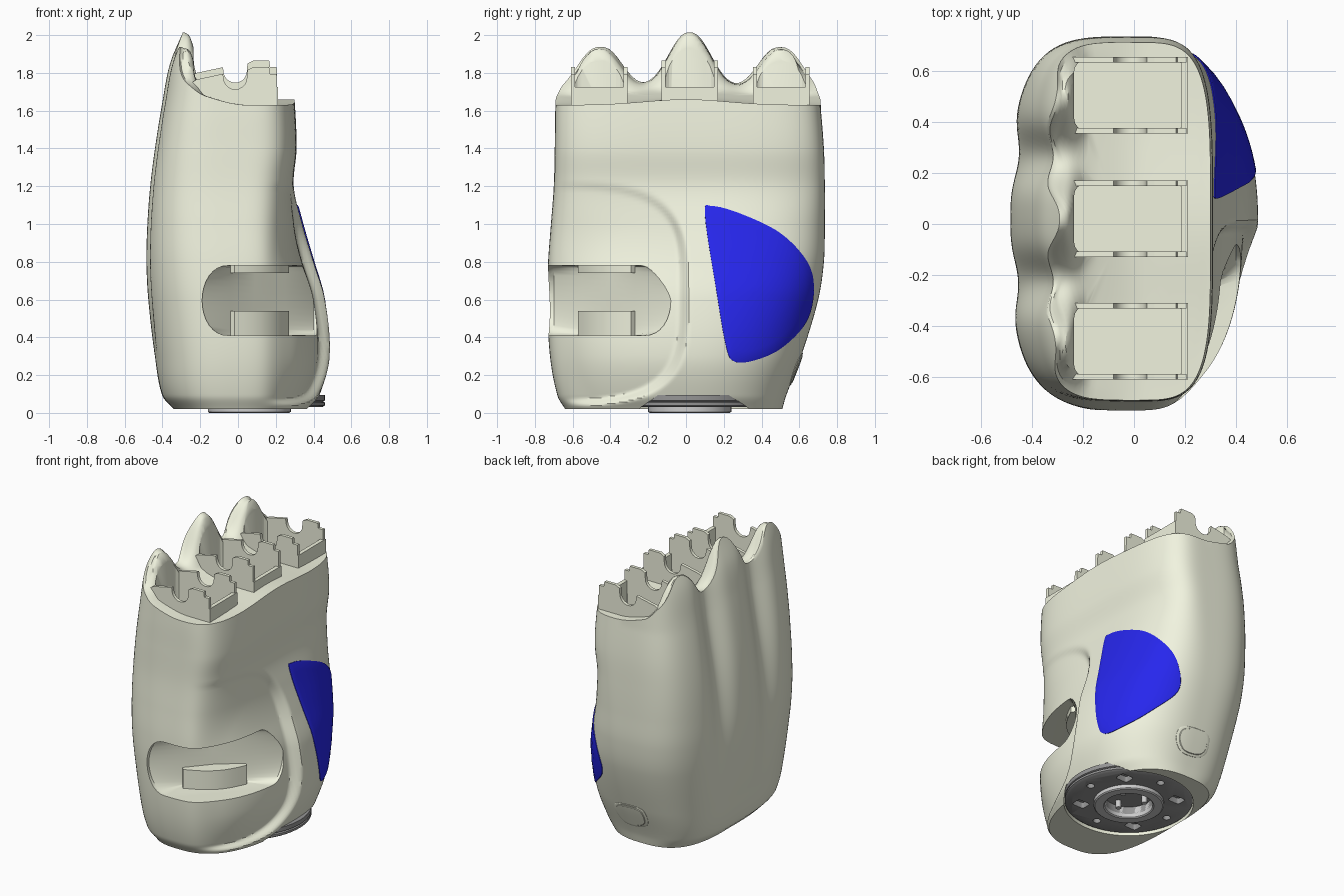
import bpy, bmesh
from math import sin, cos, pi, exp
from mathutils import Vector
from mathutils.bvhtree import BVHTree

if "Cube" in bpy.data.objects:
    bpy.data.objects.remove(bpy.data.objects["Cube"])


def material(name, rgb):
    m = bpy.data.materials.new(name)
    m.diffuse_color = (*rgb, 1)
    m.use_nodes = True
    m.node_tree.nodes["Principled BSDF"].inputs["Base Color"].default_value = m.diffuse_color
    return m


CREAM = material("cream", (0.88, 0.90, 0.74))
BLUE = material("blue", (0.02, 0.02, 0.85))
DARK = material("dark_grey", (0.30, 0.30, 0.30))


def make(name, bm, mat=None, angle=0.6):
    bmesh.ops.recalc_face_normals(bm, faces=bm.faces)
    me = bpy.data.meshes.new(name)
    bm.to_mesh(me)
    bm.free()
    ob = bpy.data.objects.new(name, me)
    bpy.context.collection.objects.link(ob)
    if mat:
        me.materials.append(mat)
    smooth(ob, angle)
    return ob


def smooth(ob, angle=0.6):
    bpy.ops.object.select_all(action='DESELECT')
    ob.select_set(True)
    bpy.context.view_layer.objects.active = ob
    bpy.ops.object.shade_smooth_by_angle(angle=angle)


def loft(rings, cap=True):
    bm = bmesh.new()
    rows = [[bm.verts.new(p) for p in r] for r in rings]
    n = len(rings[0])
    for a, b in zip(rows, rows[1:]):
        for i in range(n):
            bm.faces.new((a[i], a[(i + 1) % n], b[(i + 1) % n], b[i]))
    if cap:
        bm.faces.new(rows[0])
        bm.faces.new(rows[-1])
    return bm


def circle(cx, cy, z, r, n=48):
    return [(cx + r * cos(2 * pi * i / n), cy + r * sin(2 * pi * i / n), z) for i in range(n)]


def lathe(cx, cy, profile, n=48):
    return loft([circle(cx, cy, z, r, n) for r, z in profile])


def box(x0, x1, y0, y1, z0, z1, bevel=0):
    bm = loft([[(x0, y0, z), (x1, y0, z), (x1, y1, z), (x0, y1, z)] for z in (z0, z1)])
    if bevel:
        up = [e for e in bm.edges if abs(e.verts[0].co.z - e.verts[1].co.z) > 0.01]
        bmesh.ops.bevel(bm, geom=up, offset=bevel, segments=4, profile=0.5, affect='EDGES')
    return bm


def cut(ob, cutter_bm):
    c = make("cutter", cutter_bm)
    c.hide_render = True
    m = ob.modifiers.new("cut", 'BOOLEAN')
    m.object, m.operation, m.solver = c, 'DIFFERENCE', 'EXACT'
    bpy.context.view_layer.objects.active = ob
    bpy.ops.object.modifier_apply(modifier=m.name)
    bpy.data.objects.remove(c)


def step(a, b, v):
    t = min(1, max(0, (v - a) / (b - a)))
    return t * t * (3 - 2 * t)


# Section table: z, back depth, palm depth, +y half width, -y half width, palm roundness
TABLE = [(0.02, .34, .38, .51, .64, 2.4), (0.09, .40, .43, .53, .68, 2.4), (0.3, .44, .485, .61, .72, 2.4),
         (0.6, .475, .46, .70, .735, 2.5), (0.8, .485, .40, .73, .73, 2.7), (1.0, .48, .34, .735, .715, 3.0),
         (1.2, .465, .295, .735, .70, 3.6), (1.4, .44, .31, .73, .695, 4.0), (1.65, .40, .30, .71, .69, 4.0),
         (1.85, .36, .28, .69, .67, 4.0), (2.02, .29, .26, .66, .64, 4.0)]
FINGERS = (-0.46, 0.02, 0.505)


def params(z):
    z = min(max(z, TABLE[0][0]), TABLE[-1][0])
    i = max(j for j in range(len(TABLE) - 1) if TABLE[j][0] <= z)
    p, a, b, q = (TABLE[max(i - 1, 0)], TABLE[i], TABLE[i + 1], TABLE[min(i + 2, len(TABLE) - 1)])
    h = b[0] - a[0]
    t = (z - a[0]) / h
    out = []
    for k in range(1, 6):
        m0, m1 = (b[k] - p[k]) / (b[0] - p[0]) * h, (q[k] - a[k]) / (q[0] - a[0]) * h
        out.append((2*t**3 - 3*t*t + 1)*a[k] + (t**3 - 2*t*t + t)*m0 + (3*t*t - 2*t**3)*b[k] + (t**3 - t*t)*m1)
    return out


def section(th, z):
    if z > 1.6 and cos(th) < 0:  # hoods lean inward without narrowing
        x, y = section(th, 1.6)
        return x * params(z)[0] / params(1.6)[0], y * (1 - .06 * step(.6, .75, abs(y)) * (z - 1.6))
    back, palm, wl, wr, n = params(z)
    c, s = cos(th), sin(th)
    a, b = (palm if c > 0 else back), (wl if s > 0 else wr)
    n = n if c > 0 else 3.0 + step(.3, 1.5, z)
    r = (abs(c / a) ** n + abs(s / b) ** n) ** (-1 / n)
    x, y = r * c, r * s
    if c < 0:  # grooves between the knuckle ridges
        x += 0.07 * step(0.1, 1.6, z) * exp(-((abs(y - .02) - .245) / .105) ** 2) * step(0, .25, -x)
    else:      # stepped-down thumb panel
        d = ((abs(y + .75) / .77) ** 3.5 + (abs(z - .63) / .6) ** 3.5) ** (1 / 3.5)
        x -= 0.06 * step(1.0, .92, d) * step(.08, .34, x) * step(1.35, .8, z)
    return x, y


def top(x, y):
    peak = sum(h * exp(-(abs(y - f) / .145) ** 2.3) for f, h in zip(FINGERS, (.22, .27, .22)))
    return (1.63 + .03 * exp(-(y / .3) ** 2) + .085 * step(.05, -.36, x) + peak * step(-.17, -.265, x))


# Palm body
N, M = 192, 100
angles = [2 * pi * i / N for i in range(N)]
heights = [top(*section(t, 1.7)) for t in angles]
rings = [[(*section(t, z), z) for t, h in zip(angles, heights) for z in [.02 + (h - .02) * (k / M) ** 1.25]]
         for k in range(M + 1)]
rim = rings[-1]
for k in (.03, .07, .11, .15, .2, .25, .3, .35, .4, .45, .6, .75, .9):
    ring = []
    for x, y, z in rim:
        px, py = x + (-.03 - x) * k, y * (1 - k)
        blend = step(0, .12, k)  # keep the rim height at the edge, then follow the top surface
        ring.append((px, py, z * (1 - blend) + top(px, py) * blend))
    rings.append(ring)
bm = loft(rings)
bmesh.ops.recalc_face_normals(bm, faces=bm.faces)
bm.normal_update()
surface = BVHTree.FromBMesh(bm)
body = make("palm_body", bm, CREAM)

# Thumb slot wrapping the front palm corner, with a diagonal back wall
slot = []
for i in range(17):
    a = -pi / 2 + pi * i / 16
    z, inset = .595 + .185 * sin(a), .14 * (1 - max(cos(a), 0) ** .9)
    x, y = -.19 + inset, -.08 - inset
    slot.append([(x, -.95, z), (.75, -.95, z), (.75, y, z), (.40, y, z), (.25, -.27, z),
                 (.09, -.40, z), (-.04, -.55, z), (x, -.70, z)])
cut(body, loft(slot))

# Finger sockets and wrist recess
for f in FINGERS:
    cut(body, box(-.235, .20, f - .14, f + .14, 1.45, 2.3, .05))
cut(body, lathe(.06, .02, [(.405, -.2), (.405, .095)], 64))
smooth(body)

# Thumb hinge seats: bowed blocks below and above on the diagonal wall
bow = [Vector((-.04, -.55)).lerp(Vector((.25, -.27)), t / 8) + Vector((.7, -.7)) * (.03 + .05 * sin(pi * t / 8)) for t in range(9)]
for name, z0, z1 in (("lower", .40, .54), ("upper", .74, .80)):
    make(f"thumb_hinge_{name}", loft([[(p.x, p.y, z) for p in bow] + [(.22, -.24, z), (-.07, -.52, z)] for z in (z0, z1)]), CREAM)

# Knuckle hinge brackets: notched side plates and a low front wall
notch = [(-.015 + .062 * cos(a), 1.81 + .062 * sin(a)) for a in [pi + pi * i / 10 for i in range(11)]]
plate = [(-.25, 1.5), (-.25, 1.78), (-.22, 1.80), (-.08, 1.83)] + notch + \
        [(.05, 1.85), (.08, 1.865), (.165, 1.865), (.17, 1.83), (.205, 1.83), (.21, 1.5)]
for n, (f, drop) in enumerate(zip(FINGERS, (.035, 0, .035)), 1):
    for side in (-1, 1):
        y0, y1 = f + side * .128, f + side * .15
        make(f"knuckle_{n}_plate", loft([[(x, y, z - drop) for x, z in plate] for y in (y0, y1)]), CREAM, 0.4)
    make(f"knuckle_{n}_front_wall", box(.185, .212, f - .15, f + .15, 1.5, 1.725), CREAM, 0.4)


def closed_curve(pts, sub=6):
    out = []
    for i in range(len(pts)):
        p, a, b, q = (Vector(pts[(i + j) % len(pts)]) for j in (-1, 0, 1, 2))
        for k in range(sub):
            t = k / sub
            out.append(.5 * (2*a + (b - p)*t + (2*p - 5*a + 4*b - q)*t*t + (3*a - p - 3*b + q)*t**3))
    return out


def surface_pad(name, outline, origin, way, lift, mat):
    """Drape an outline over the body; origin maps outline (u, v) to a ray start."""
    pts = closed_curve(outline)
    mid = sum(pts, Vector((0, 0))) / len(pts)
    way = Vector(way)
    rings = []
    for k, off in ((1, 0), (1, lift * .6), (.97, lift), (.85, lift), (.7, lift), (.55, lift),
                   (.4, lift), (.25, lift), (.12, lift), (.02, lift)):
        ring = []
        for p in pts:
            start = Vector(origin(*(mid + (p - mid) * k)))
            loc = surface.ray_cast(start, way)[0]
            if loc is None:
                loc = surface.find_nearest(start + way * 1.8)[0]
            out = Vector((loc.x, loc.y, 0)).normalized() - way
            ring.append(loc + out.normalized() * off)
        rings.append(ring)
    bm = loft(rings, cap=False)
    bm.verts.ensure_lookup_table()
    bm.faces.new(bm.verts[-len(pts):])
    make(name, bm, mat)


# Blue grip pad on the palm, small button on the rear side
surface_pad("grip_pad", [(.10, 1.05), (.14, 1.095), (.3, 1.05), (.5, .95), (.64, .80), (.675, .65), (.635, .48),
                         (.5, .34), (.35, .275), (.25, .275), (.21, .36), (.16, .65)],
            lambda u, v: (2, u, v), (-1, 0, 0), .007, BLUE)
for name, s, lift in (("side_button_rim", 1, .004), ("side_button", .84, .008)):
    surface_pad(name, [(.01 + s * u, .23 + s * v) for u, v in
                       ((-.12, .05), (-.08, .085), (.06, .08), (.12, .05), (.12, -.02), (.06, -.08), (-.06, -.075), (-.12, -.03))],
                lambda u, v: (u, 2, v), (0, -1, 0), lift, CREAM)

# Wrist coupling: dark plate with pockets and bolt holes, central ring
plate_ob = make("wrist_plate", lathe(.06, .02, [(.385, .03), (.40, .04), (.40, .055), (.39, .06), (.40, .065), (.40, .094)], 64), DARK)
for i in range(4):
    a = pi / 4 + i * pi / 2
    x, y = .06 + .30 * cos(a), .02 + .30 * sin(a)
    cut(plate_ob, box(x - .045, x + .045, y - .035, y + .035, -.1, .07, .015))
    x, y = .06 + .31 * cos(a + pi / 4), .02 + .31 * sin(a + pi / 4)
    cut(plate_ob, lathe(x, y, [(.025, -.1), (.025, .07)], 16))
cut(plate_ob, lathe(.06, .02, [(.15, -.1), (.15, .08)]))
smooth(plate_ob)
ring_profile = [(.15, .075), (.15, .006), (.158, 0), (.212, 0), (.22, .006), (.22, .04)]
make("wrist_ring", loft([circle(.06, .02, z, r) for r, z in ring_profile + ring_profile[:1]], cap=False))
for i in range(3):
    a = pi / 6 + i * 2 * pi / 3
    make(f"contact_pin_{i + 1}", lathe(.06 + .1 * cos(a), .02 + .1 * sin(a), [(.018, .03), (.018, .09)], 12))
